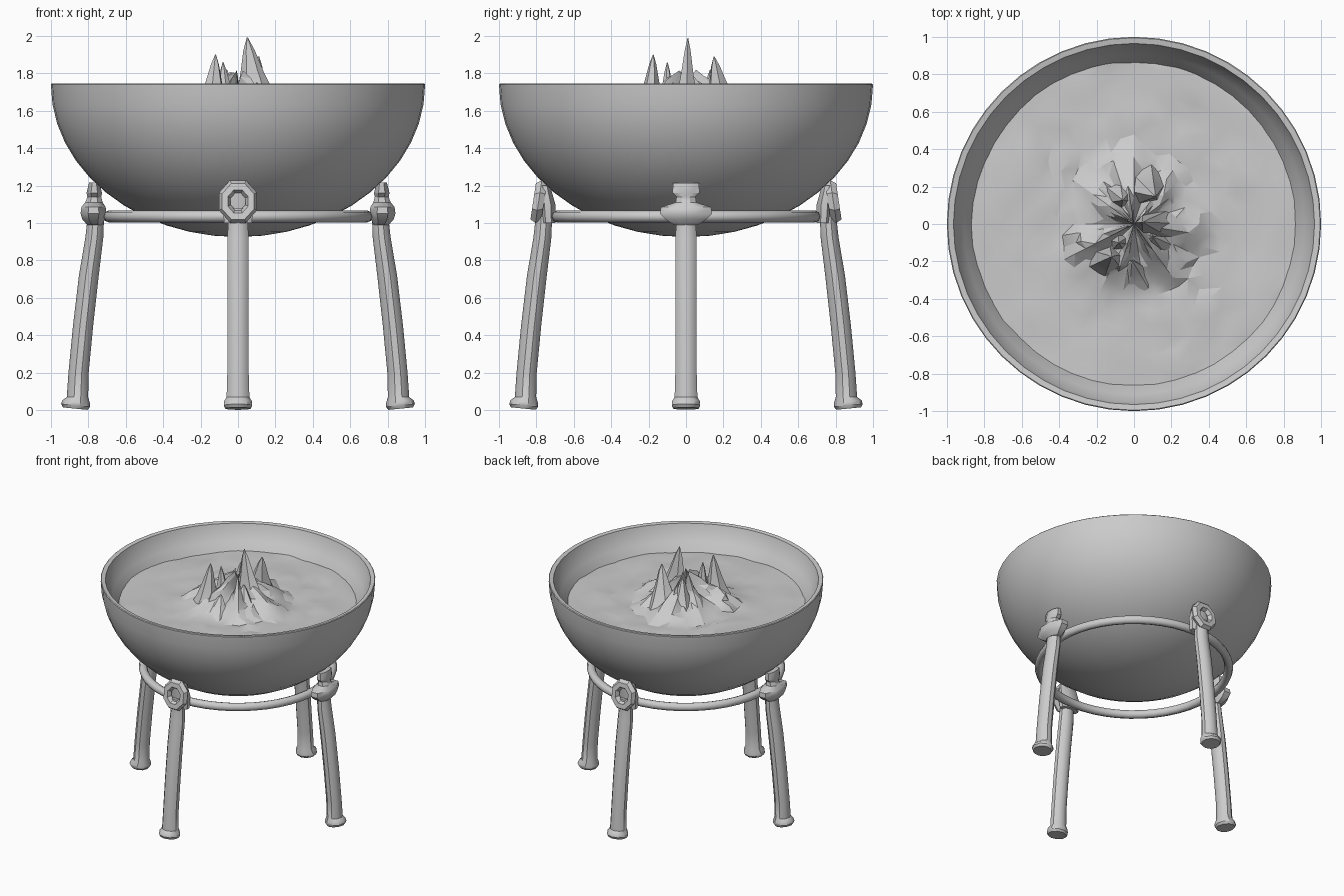
import bpy, bmesh, math, random
from mathutils import Vector, Matrix

if "Cube" in bpy.data.objects:
    bpy.data.objects.remove(bpy.data.objects["Cube"])

random.seed(4)
grey = bpy.data.materials.new("plain_grey")
grey.diffuse_color = (0.6, 0.6, 0.6, 1)
grey.use_nodes = True
grey.node_tree.nodes["Principled BSDF"].inputs["Base Color"].default_value = grey.diffuse_color


def finish(name, bm, angle=30):
    bmesh.ops.recalc_face_normals(bm, faces=bm.faces[:])
    me = bpy.data.meshes.new(name)
    bm.to_mesh(me)
    bm.free()
    me.materials.append(grey)
    ob = bpy.data.objects.new(name, me)
    bpy.context.collection.objects.link(ob)
    if angle:
        bpy.ops.object.select_all(action='DESELECT')
        ob.select_set(True)
        bpy.context.view_layer.objects.active = ob
        bpy.ops.object.shade_smooth_by_angle(angle=math.radians(angle))
    return ob


def bridge(bm, rings, caps=True, closed=False):
    """Skin a list of equal vertex rings."""
    n = len(rings[0])
    pairs = list(zip(rings, rings[1:]))
    if closed:
        pairs.append((rings[-1], rings[0]))
    for a, b in pairs:
        for i in range(n):
            j = (i + 1) % n
            bm.faces.new((a[i], a[j], b[j], b[i]))
    if caps and not closed:
        bm.faces.new(rings[0])
        bm.faces.new(rings[-1])


def stack(bm, sections, sides, rot=0.0):
    """Loft of horizontal sections (x, y, z, rx, ry)."""
    rings = []
    for x, y, z, rx, ry in sections:
        rings.append([bm.verts.new((x + rx * math.cos(t), y + ry * math.sin(t), z))
                      for t in (rot + 2 * math.pi * i / sides for i in range(sides))])
    bridge(bm, rings)


def torus(bm, centre, R, r, axis, n, m, sy=1.0, rot=0.0):
    rings = []
    for i in range(n):
        t = rot + 2 * math.pi * i / n
        ring = []
        for k in range(m):
            p = 2 * math.pi * k / m
            a, b, h = (R + r * math.cos(p)) * math.cos(t), (R + r * math.cos(p)) * math.sin(t) * sy, r * math.sin(p)
            v = Vector((a, b, h)) if axis == 'Z' else Vector((h, a, b))
            ring.append(bm.verts.new(v + Vector(centre)))
        rings.append(ring)
    bridge(bm, rings, closed=True)


# bowl: outer half ellipse, thin rim, sloping inner wall
bm = bmesh.new()
prof = [(math.sin(a), 1.74 - 0.815 * math.cos(a))
        for a in (math.pi / 2 * k / 12 for k in range(1, 13))]
prof += [(0.995, 1.745), (0.965, 1.74), (0.95, 1.69), (0.91, 1.62), (0.865, 1.56), (0.84, 1.50)]
N = 48
rings = [[bm.verts.new((r * math.cos(2 * math.pi * i / N), r * math.sin(2 * math.pi * i / N), z))
          for i in range(N)] for r, z in prof]
bridge(bm, rings, caps=False)
tip = bm.verts.new((0, 0, 0.925))
for i in range(N):
    bm.faces.new((tip, rings[0][(i + 1) % N], rings[0][i]))
finish("bowl", bm)

# lumpy fill with a ridged mound in the middle
bm = bmesh.new()
radii = [0.04, 0.1, 0.16, 0.22, 0.28, 0.34, 0.4, 0.48, 0.56, 0.64, 0.72, 0.8, 0.875]
rings = []
for r in radii:
    ring = []
    for i in range(40):
        t = 2 * math.pi * i / 40
        reach = 0.40 + 0.04 * math.cos(3 * t + 1)
        m = max(0.0, 1 - r / reach)
        z = 1.558 + 0.21 * m * (1 + 0.35 * math.cos(7 * t + 0.6)) + random.uniform(-0.01, 0.01)
        d = random.uniform(-0.02, 0.02) if r < 0.85 else 0
        ring.append(bm.verts.new(((r + d) * math.cos(t), (r + d) * math.sin(t), z)))
    rings.append(ring)
bridge(bm, rings, caps=False)
tip = bm.verts.new((0, 0, 1.74))
for i in range(40):
    bm.faces.new((tip, rings[0][i], rings[0][(i + 1) % 40]))
bmesh.ops.triangulate(bm, faces=bm.faces[:])
finish("fill_surface", bm, 20)

# pointed flames rising from the mound
flames = [  # base x, y, rx, ry, tip x, y, z
    (0.13, 0.0, 0.17, 0.10, 0.05, 0.01, 1.99),
    (-0.15, -0.20, 0.13, 0.11, -0.12, -0.175, 1.90),
    (-0.06, -0.10, 0.10, 0.08, -0.08, -0.10, 1.86),
    (0.03, 0.22, 0.16, 0.14, 0.11, 0.15, 1.89),
    (-0.08, 0.17, 0.12, 0.12, -0.06, 0.13, 1.82),
    (0.17, -0.15, 0.14, 0.10, 0.10, -0.07, 1.75),
    (0.0, -0.30, 0.13, 0.11, -0.01, -0.20, 1.69),
]
for k, (bx, by, rx, ry, tx, ty, tz) in enumerate(flames):
    bm = bmesh.new()
    secs = []
    for f, s in ((0, 1), (0.3, 0.62), (0.6, 0.36), (0.85, 0.18), (1, 0.02)):
        g = f ** 0.75
        secs.append((bx + (tx - bx) * g, by + (ty - by) * g, 1.54 + (tz - 1.54) * f, rx * s, ry * s))
    stack(bm, secs, 6, 0.4 * k)
    finish("flame_%d" % (k + 1), bm, 25)

# support ring under the bowl
bm = bmesh.new()
torus(bm, (0, 0, 1.035), 0.69, 0.032, 'Z', 48, 8)
finish("support_ring", bm, 50)

# four splayed legs with feet and brackets, built along +x then turned
for name, turn, eyed in (("right", 0, False), ("back", 90, True), ("left", 180, False), ("front", 270, True)):
    M = Matrix.Rotation(math.radians(turn), 4, 'Z')
    bm = bmesh.new()
    path = [(0.87, 0.008, 0.066, 0.07), (0.868, 0.025, 0.077, 0.08), (0.865, 0.045, 0.074, 0.078),
            (0.858, 0.07, 0.057, 0.064), (0.852, 0.2, 0.054, 0.06), (0.828, 0.45, 0.054, 0.06),
            (0.797, 0.72, 0.053, 0.06), (0.768, 0.92, 0.048, 0.06), (0.762, 1.0, 0.045, 0.055),
            (0.765, 1.08, 0.04, 0.05)]
    stack(bm, [(x, 0, z, rx, ry) for x, z, rx, ry in path], 10)
    # slightly tilt the sole so the foot follows the splay
    for v in bm.verts:
        if v.co.z < 0.06:
            v.co.z += (v.co.x - 0.87) * 0.1
    bm.transform(M)
    finish(name + "_leg", bm, 35)

    bm = bmesh.new()
    if eyed:  # square-ish eye loop with a hole
        torus(bm, (0.79, 0, 1.115), 0.076, 0.034, 'X', 8, 6, 1.12, math.pi / 8)
        for v in bm.verts:
            v.co.x -= (v.co.z - 1.1) * 0.15
        # seat plate behind the hole, touching the bowl
        stack(bm, [(0.735, 0, 1.0, 0.04, 0.08), (0.74, 0, 1.1, 0.045, 0.09),
                   (0.755, 0, 1.2, 0.03, 0.075)], 8, math.pi / 8)
    else:  # wide clamp across the ring with a neck and a cap
        stack(bm, [(0.765, 0, 0.99, 0.045, 0.07), (0.772, 0, 1.02, 0.065, 0.12),
                   (0.772, 0, 1.05, 0.075, 0.15), (0.772, 0, 1.085, 0.07, 0.145),
                   (0.77, 0, 1.11, 0.05, 0.06), (0.768, 0, 1.14, 0.04, 0.055),
                   (0.768, 0, 1.16, 0.045, 0.078), (0.768, 0, 1.215, 0.03, 0.075)], 8, math.pi / 8)
    bm.transform(M)
    finish(name + "_bracket", bm, 35)
